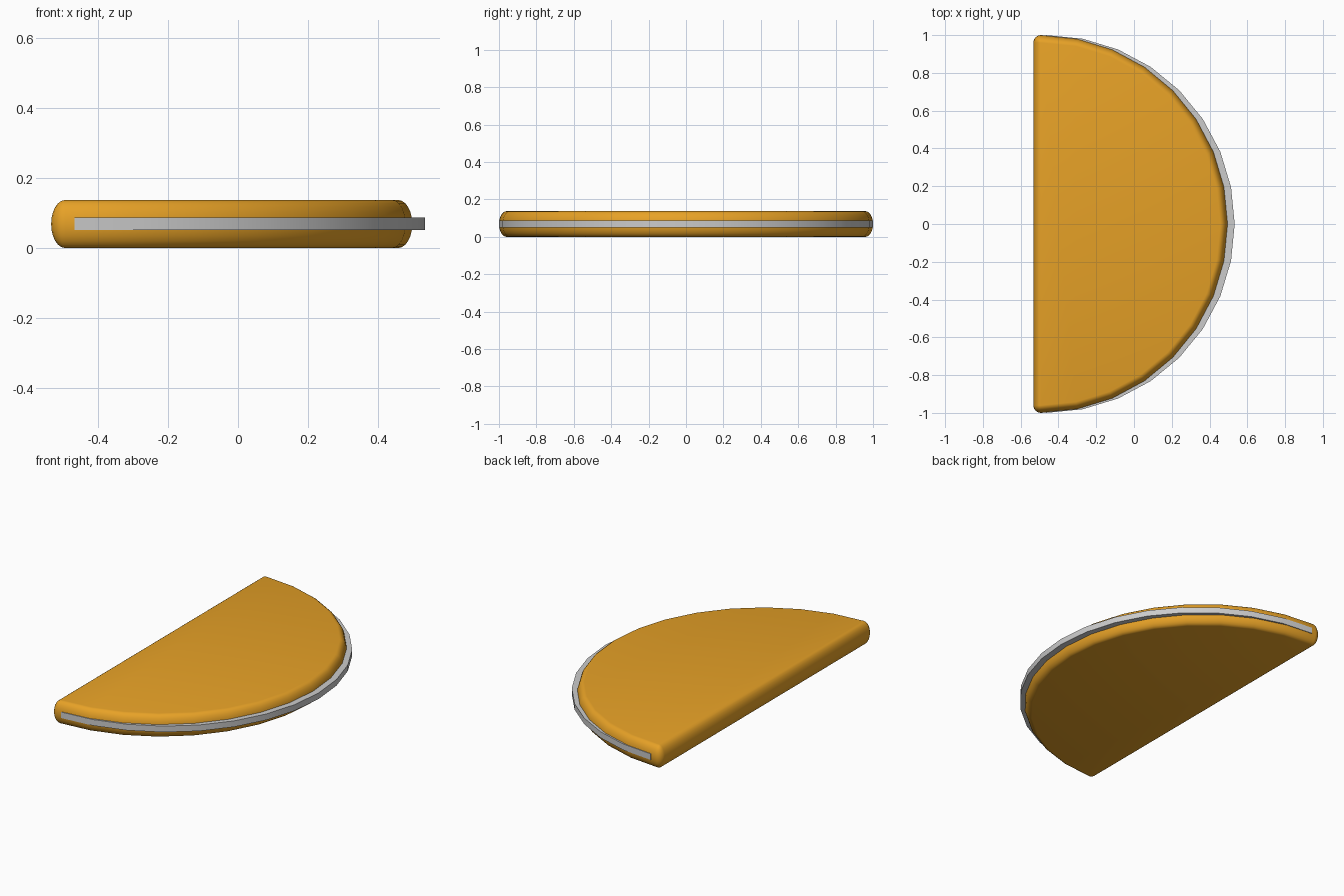
import bpy, bmesh
from math import sin, cos, pi, radians

if "Cube" in bpy.data.objects:
    bpy.data.objects.remove(bpy.data.objects["Cube"])

HEIGHT = 0.137
SEGS = 16


def arc(cx, rx, ry):
    """Half circle bulging toward +x, as (x, y, angle)."""
    angles = [-pi / 2 + pi * i / SEGS for i in range(SEGS + 1)]
    return [(cx + rx * cos(a), ry * sin(a), a) for a in angles]


def outline(offset):
    """Half disc grown by an offset, with rounded corners."""
    pts = arc(-0.493, 0.95, 0.96)
    top, bottom = pts[-1], pts[0]
    pts += [(top[0], top[1], pi / 2 + pi / 2 * i / 4) for i in range(1, 5)]
    pts += [(bottom[0], bottom[1], pi + pi / 2 * i / 4) for i in range(4)]
    return [(x + offset * cos(a), y + offset * sin(a)) for x, y, a in pts]


def loft(name, rings, color=None):
    """Skin a stack of (points, z) rings and cap both ends."""
    bm = bmesh.new()
    loops = [[bm.verts.new((x, y, z)) for x, y in pts] for pts, z in rings]
    n = len(loops[0])
    for lo, hi in zip(loops, loops[1:]):
        for i in range(n):
            j = (i + 1) % n
            bm.faces.new((lo[i], lo[j], hi[j], hi[i]))
    bm.faces.new(loops[0][::-1])
    bm.faces.new(loops[-1])
    bmesh.ops.remove_doubles(bm, verts=bm.verts, dist=0.0005)
    bmesh.ops.recalc_face_normals(bm, faces=bm.faces)
    mesh = bpy.data.meshes.new(name)
    bm.to_mesh(mesh)
    bm.free()
    obj = bpy.data.objects.new(name, mesh)
    bpy.context.collection.objects.link(obj)
    if color:
        mat = bpy.data.materials.new(name + "_color")
        mat.diffuse_color = color
        mat.use_nodes = True
        mat.node_tree.nodes["Principled BSDF"].inputs["Base Color"].default_value = mat.diffuse_color
        mesh.materials.append(mat)
    bpy.ops.object.select_all(action='DESELECT')
    obj.select_set(True)
    bpy.context.view_layer.objects.active = obj
    bpy.ops.object.shade_smooth_by_angle(angle=radians(30))
    return obj


# Pillowed half-disc body with an elliptical edge
STEPS = 12
body_rings = []
for k in range(STEPS + 1):
    t = -pi / 2 + pi * k / STEPS
    body_rings.append((outline(0.04 * cos(t)), HEIGHT / 2 * (1 + sin(t))))
loft("body", body_rings, (0.8, 0.36, 0.02, 1))

# Thin grey rim strip protruding from the curved edge
strip = [(x, y) for x, y, a in arc(-0.467, 1.0, 1.0)]
loft("rim_strip", [(strip, 0.051), (strip, 0.087)])
